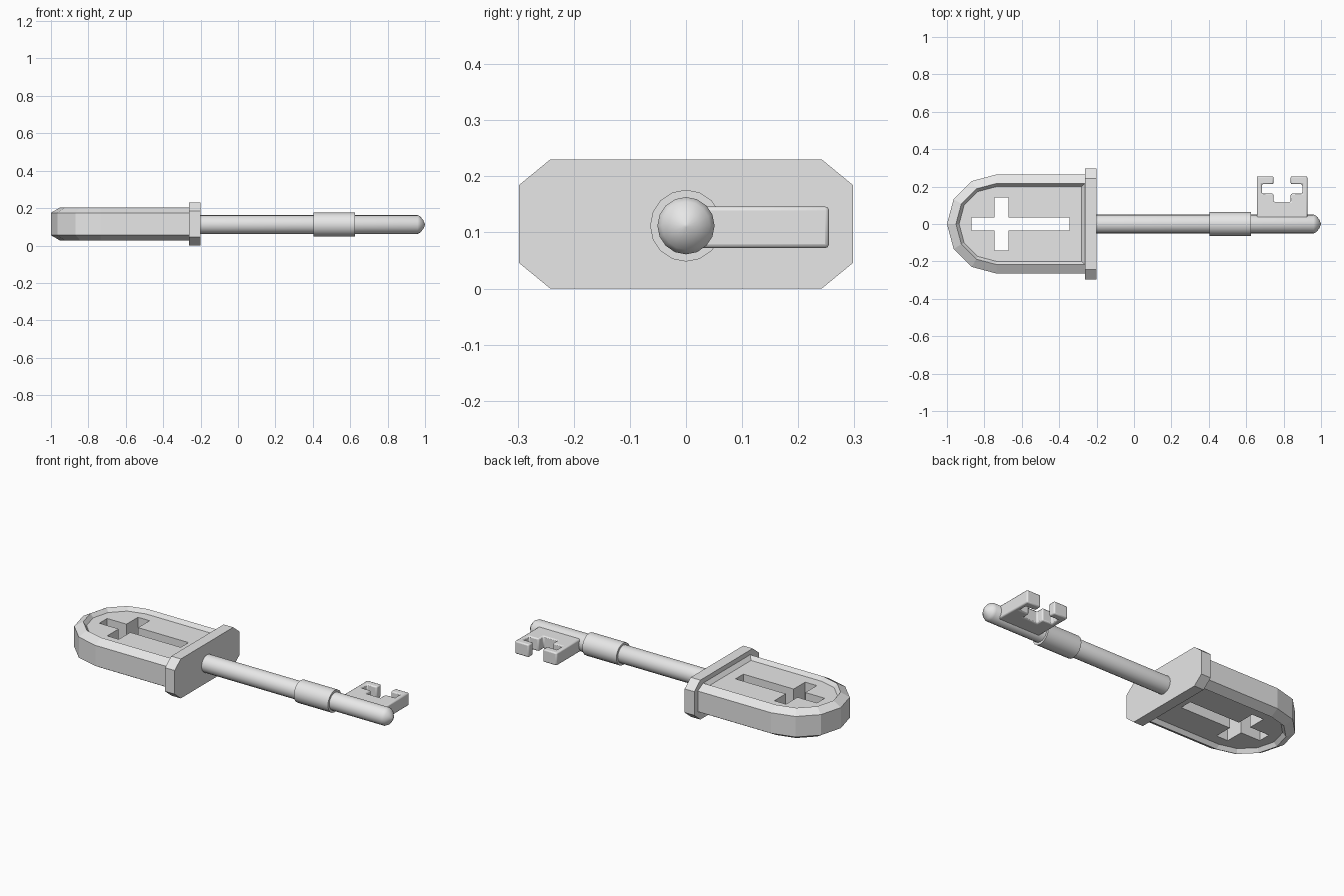
import bpy, bmesh, math
from mathutils import Vector

cube = bpy.data.objects.get("Cube")
if cube:
    bpy.data.objects.remove(cube, do_unlink=True)

metal = bpy.data.materials.new("grey metal")
metal.use_nodes = True
GREY = (0.8, 0.8, 0.8, 1)
metal.diffuse_color = GREY
metal.node_tree.nodes["Principled BSDF"].inputs["Base Color"].default_value = GREY

MID = 0.115      # mid height of the bow and guard
AXIS = 0.112     # height of the shaft axis


def loft(name, loops):
    """Skin a stack of equal-length loops and cap both ends."""
    bm = bmesh.new()
    rings = [[bm.verts.new(p) for p in loop] for loop in loops]
    n = len(rings[0])
    for a, b in zip(rings, rings[1:]):
        for i in range(n):
            j = (i + 1) % n
            bm.faces.new((a[i], a[j], b[j], b[i]))
    bm.faces.new(rings[0][::-1])
    bm.faces.new(rings[-1])
    bmesh.ops.recalc_face_normals(bm, faces=bm.faces)
    mesh = bpy.data.meshes.new(name)
    bm.to_mesh(mesh)
    bm.free()
    mesh.materials.append(metal)
    obj = bpy.data.objects.new(name, mesh)
    bpy.context.collection.objects.link(obj)
    return obj


def prism(name, outline, z0, z1):
    return loft(name, [[(x, y, z) for x, y in outline] for z in (z0, z1)])


def lathe(name, profile, sides=16):
    """Revolve (x, radius) pairs around the shaft axis."""
    turns = [math.tau * i / sides for i in range(sides)]
    obj = loft(name, [[(x, r * math.sin(t), AXIS + r * math.cos(t)) for t in turns]
                      for x, r in profile])
    activate(obj)
    bpy.ops.object.shade_smooth_by_angle(angle=math.radians(35))
    return obj


def activate(obj):
    bpy.ops.object.select_all(action='DESELECT')
    obj.select_set(True)
    bpy.context.view_layer.objects.active = obj


def bow_loop(radius, end, z):
    """Half-round tab outline, closed by a straight end."""
    arc = [math.radians(90 + 30 * i) for i in range(7)]
    pts = [(-0.735 + radius * math.cos(a), radius * math.sin(a), z) for a in arc]
    return pts + [(end, -radius, z), (end, radius, z)]


# Bow: chamfered tab with a shallow recess on both faces
section = [(0.2, -0.28, 0.066), (0.217, -0.262, 0.088), (0.265, -0.25, 0.06)]
stack = [bow_loop(r, e, MID - h) for r, e, h in section]
stack += [bow_loop(r, e, MID + h) for r, e, h in reversed(section)]
bow = loft("bow", stack)

# Cross-shaped opening through the bow
half = [(-0.87, 0.036), (-0.745, 0.036), (-0.745, 0.142),
        (-0.67, 0.142), (-0.67, 0.036), (-0.345, 0.036)]
cutter = prism("cross_cutter", half + [(x, -y) for x, y in reversed(half)], -0.1, 0.4)
cutter.hide_render = True
cut = bow.modifiers.new("cross opening", 'BOOLEAN')
cut.object = cutter
cut.solver = 'EXACT'
activate(bow)
bpy.ops.object.modifier_apply(modifier=cut.name)
bpy.data.objects.remove(cutter, do_unlink=True)

# Guard: octagonal plate between bow and shaft
corners = [(0.298, 0.069), (0.242, 0.115)]
upper = corners + [(-y, z) for y, z in reversed(corners)]
octagon = upper + [(-y, -z) for y, z in upper]
loft("guard", [[(x, y, MID + z) for y, z in octagon] for x in (-0.262, -0.2)])

# Shaft with rounded tip, and its collar
lathe("shaft", [(-0.22, 0.051), (0.96, 0.051), (0.975, 0.043), (0.99, 0.024), (1.0, 0.003)])
lathe("collar", [(0.405, 0.064), (0.625, 0.064)])

# Bit: flat tooth with a cross-shaped notch open at its outer edge
side = [(0.135, 0.0), (0.135, 0.255), (0.046, 0.255), (0.046, 0.213), (0.108, 0.213),
        (0.108, 0.162), (0.046, 0.162), (0.046, 0.118)]
bit_outline = [(0.792 + x, y) for x, y in side] + [(0.792 - x, y) for x, y in reversed(side)]
bit = prism("bit", bit_outline, 0.072, 0.146)
# Soften only the outer corners and rims
bevel = bit.modifiers.new("soft edges", 'BEVEL')
bevel.width = 0.007
bevel.segments = 2
activate(bit)
bpy.ops.object.shade_smooth_by_angle(angle=math.radians(35))
